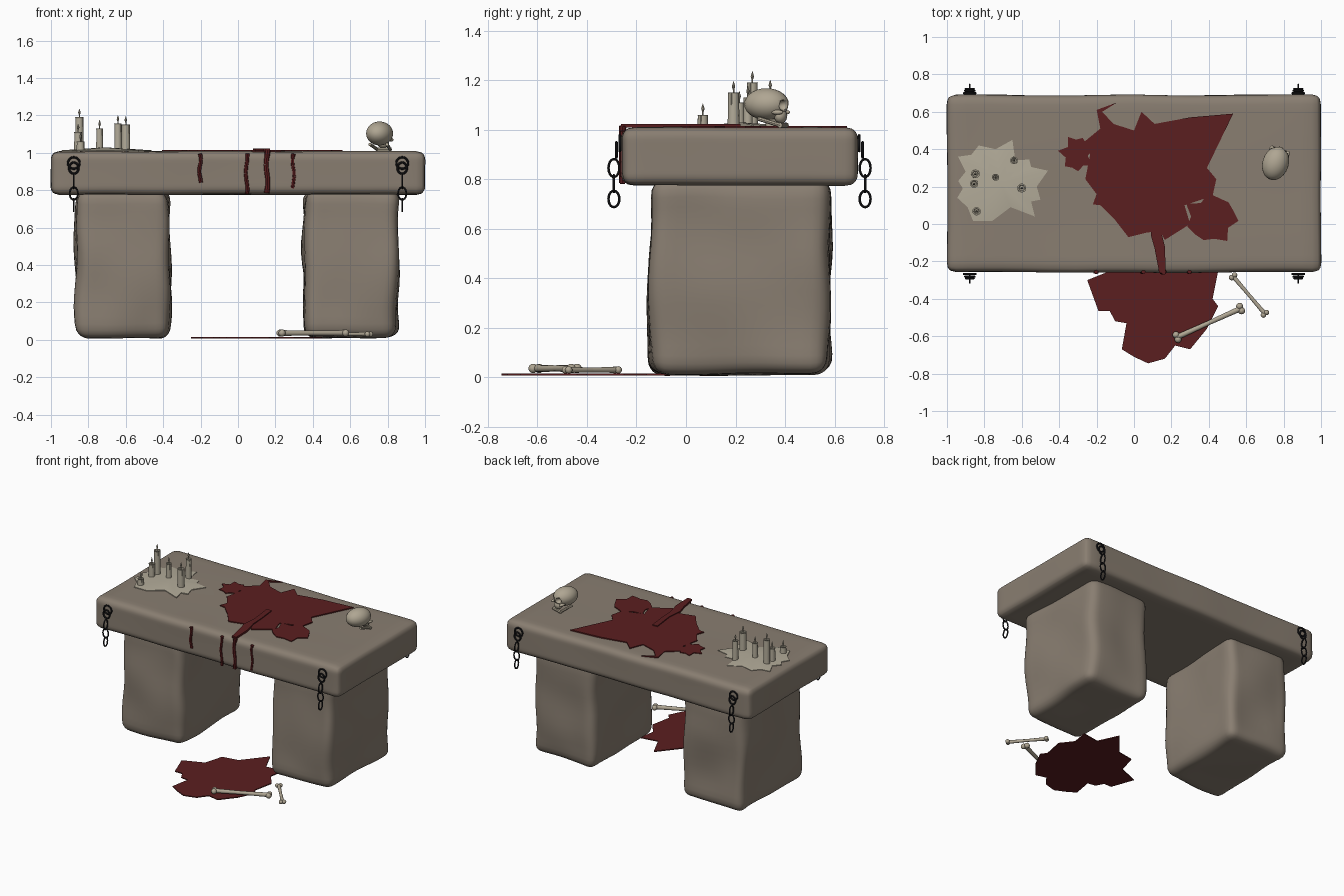
import bpy, bmesh, math
from mathutils import Vector, Matrix, noise

if "Cube" in bpy.data.objects:
    bpy.data.objects.remove(bpy.data.objects["Cube"])


def material(name, rgb):
    m = bpy.data.materials.new(name)
    m.diffuse_color = (*rgb, 1)
    m.use_nodes = True
    m.node_tree.nodes["Principled BSDF"].inputs["Base Color"].default_value = m.diffuse_color
    return m


STONE = material("stone", (0.25, 0.208, 0.165))
BLOOD = material("dried blood", (0.105, 0.013, 0.014))
WAX = material("wax", (0.45, 0.41, 0.32))
BONE = material("bone", (0.43, 0.38, 0.29))
IRON = material("iron", (0.012, 0.012, 0.014))


def finish(name, bm, mat, angle=40):
    bmesh.ops.recalc_face_normals(bm, faces=bm.faces)
    me = bpy.data.meshes.new(name)
    bm.to_mesh(me)
    bm.free()
    me.materials.append(mat)
    me.shade_smooth()
    me.set_sharp_from_angle(angle=math.radians(angle))
    ob = bpy.data.objects.new(name, me)
    bpy.context.collection.objects.link(ob)
    return ob


def worn_block(name, lo, hi, r, wobble, freq):
    """Rounded box with slightly uneven sides."""
    bm = bmesh.new()
    bmesh.ops.create_cube(bm, size=2)
    bmesh.ops.subdivide_edges(bm, edges=bm.edges[:], cuts=19, use_grid_fill=True)
    lo, hi = Vector(lo), Vector(hi)
    mid, half = (lo + hi) / 2, (hi - lo) / 2
    for v in bm.verts:
        p = Vector([math.sin(c * math.pi / 2) * h for c, h in zip(v.co, half)])
        q = Vector([max(-h + r, min(h - r, c)) for c, h in zip(p, half)])
        d = p - q
        p = mid + q + d.normalized() * r
        n = noise.noise_vector(p * freq)
        v.co = p + Vector([a * b for a, b in zip(n, wobble)])
    return finish(name, bm, STONE, 80)


def plate(name, pts, z, thick, mat, dome=0.0):
    """Thin flat splash, optionally raised in the middle."""
    bm = bmesh.new()
    face = bm.faces.new([bm.verts.new((x, y, z)) for x, y in pts])
    top = bmesh.ops.extrude_face_region(bm, geom=[face])["geom"]
    for v in top:
        if isinstance(v, bmesh.types.BMVert):
            v.co.z += thick
    if dome:
        f = [g for g in top if isinstance(g, bmesh.types.BMFace)]
        c = bmesh.ops.poke(bm, faces=f)["verts"][0]
        c.co.z += dome
    return finish(name, bm, mat, 20)


def rod(bm, a, b, r1, r2, seg=10):
    a, b = Vector(a), Vector(b)
    d = b - a
    mat = Matrix.Translation((a + b) / 2) @ d.to_track_quat('Z', 'Y').to_matrix().to_4x4()
    bmesh.ops.create_cone(bm, cap_ends=True, segments=seg, radius1=r1, radius2=r2,
                          depth=d.length, matrix=mat)


def ball(bm, c, size, rot=0.0, seg=16):
    m = Matrix.Translation(c) @ Matrix.Rotation(rot, 4, 'Z') @ Matrix.Diagonal((*size, 1))
    bmesh.ops.create_uvsphere(bm, u_segments=seg, v_segments=seg // 2 + 2, radius=1, matrix=m)


def ring(bm, c, width, height, wire, side):
    """Oval chain link; side=True turns it to lie in the y-z plane."""
    n, k = 20, 8
    rows = []
    for i in range(n):
        a = 2 * math.pi * i / n
        row = []
        for j in range(k):
            b = 2 * math.pi * j / k
            u = math.cos(a) * (width + wire * math.cos(b))
            w = math.sin(a) * (height + wire * math.cos(b))
            t = wire * math.sin(b)
            row.append(bm.verts.new(Vector(c) + Vector((t, u, w) if side else (u, t, w))))
        rows.append(row)
    for i in range(n):
        for j in range(k):
            r, s, l = rows[i], rows[(i + 1) % n], (j + 1) % k
            bm.faces.new((r[j], s[j], s[l], r[l]))


# Stone table
worn_block("table_slab", (-1, -0.26, 0.775), (1, 0.69, 1.008), 0.045, (0.005, 0.008, 0.004), 2.5)
for name, x in (("left_leg", -0.615), ("right_leg", 0.605)):
    worn_block(name, (x - 0.25, -0.145, 0.012), (x + 0.25, 0.577, 0.8), 0.065,
               (0.025, 0.022, 0.012), 3.2)

# Blood on the table top
plate("table_blood", [(-0.20, 0.61), (-0.09, 0.65), (-0.17, 0.60), (-0.11, 0.535), (0.0, 0.50),
                      (0.04, 0.60), (0.11, 0.535), (0.30, 0.57), (0.53, 0.59), (0.39, 0.30),
                      (0.44, 0.24), (0.42, 0.15), (0.27, 0.10), (0.30, 0.0), (0.165, -0.085),
                      (0.14, -0.04), (0.07, -0.045), (-0.03, -0.07), (-0.10, 0.02),
                      (-0.18, 0.10), (-0.22, 0.105), (-0.20, 0.16), (-0.26, 0.24),
                      (-0.235, 0.37), (-0.265, 0.44), (-0.18, 0.51)], 1.006, 0.009, BLOOD)


def splat(name, cx, cy, rx, ry, spikes, depth, phase):
    pts = []
    for i in range(spikes * 2):
        a = phase + math.pi * i / spikes
        k = (1 - depth if i % 2 else 1) * (0.93 + 0.1 * math.sin(i * 2.3))
        pts.append((cx + rx * k * math.cos(a), cy + ry * k * math.sin(a)))
    plate(name, pts, 1.006, 0.009, BLOOD)


splat("left_blood_splash", -0.305, 0.375, 0.10, 0.11, 7, 0.3, 0.3)
splat("right_blood_splash", 0.415, 0.03, 0.155, 0.145, 7, 0.2, -0.1)

# Blood running over the front edge
plate("blood_trail", [(0.08, 0.22), (0.12, 0.22), (0.135, 0.08), (0.14, -0.02), (0.165, -0.12),
                      (0.17, -0.262), (0.135, -0.262), (0.11, -0.13), (0.09, -0.06),
                      (0.10, 0.05)], 1.008, 0.014, BLOOD)
for i, (x, z0, z1, r) in enumerate(((-0.203, 0.84, 0.995, 0.011), (0.046, 0.78, 0.995, 0.011),
                                    (0.155, 0.785, 1.015, 0.015), (0.296, 0.81, 0.995, 0.011))):
    bm = bmesh.new()
    steps = 6
    for s in range(steps):
        za, zb = (z1 + (z0 - z1) * t / steps for t in (s, s + 1))
        xa, xb = (x + 0.005 * math.sin(t * 1.3 + i) for t in (s, s + 1))
        rod(bm, (xa, -0.256, za), (xb, -0.256, zb), r, r * 0.95, 8)
    finish(f"blood_drip_{i + 1}", bm, BLOOD)

# Pool on the floor
plate("floor_blood", [(-0.25, -0.30), (-0.10, -0.24), (-0.06, -0.10), (0.06, -0.08), (0.20, 0.09),
                      (0.27, -0.06), (0.40, -0.04), (0.38, -0.16), (0.45, -0.25), (0.42, -0.40),
                      (0.45, -0.44), (0.39, -0.56), (0.30, -0.67), (0.22, -0.65), (0.165, -0.72),
                      (0.075, -0.745), (0.0, -0.71), (-0.065, -0.67), (-0.04, -0.53),
                      (-0.10, -0.52), (-0.13, -0.465), (-0.19, -0.465)], 0.008, 0.007, BLOOD)

# Melted wax and candles
plate("wax_puddle", [(-0.94, 0.36), (-0.87, 0.37), (-0.83, 0.42), (-0.74, 0.40), (-0.65, 0.45),
                     (-0.635, 0.34), (-0.56, 0.345), (-0.55, 0.305), (-0.46, 0.285),
                     (-0.52, 0.20), (-0.50, 0.13), (-0.55, 0.12), (-0.53, 0.04), (-0.66, 0.09),
                     (-0.76, 0.015), (-0.86, 0.015), (-0.89, 0.09), (-0.945, 0.14),
                     (-0.915, 0.19), (-0.94, 0.23), (-0.90, 0.28)], 1.004, 0.009, WAX, 0.016)
for i, (x, y, z, r) in enumerate(((-0.848, 0.268, 1.19, 0.023), (-0.855, 0.215, 1.11, 0.022),
                                  (-0.842, 0.068, 1.06, 0.022), (-0.74, 0.25, 1.13, 0.019),
                                  (-0.642, 0.34, 1.155, 0.020), (-0.6, 0.192, 1.15, 0.024))):
    bm = bmesh.new()
    rod(bm, (x, y, 1.005), (x, y, z - 0.006), r, r * 0.92, 14)
    # raised rim of the candle
    prof = ((0.92, -0.006), (1.0, 0.0), (0.7, 0.0), (0.55, -0.005))
    loops = [[bm.verts.new((x + r * k * math.cos(a * math.pi / 7),
                            y + r * k * math.sin(a * math.pi / 7), z + h)) for a in range(14)]
             for k, h in prof]
    for p, q in zip(loops, loops[1:]):
        for a in range(14):
            bm.faces.new((p[a], p[(a + 1) % 14], q[(a + 1) % 14], q[a]))
    # wick and flame
    rod(bm, (x, y, z - 0.008), (x, y, z + 0.018), 0.003, 0.003, 6)
    rod(bm, (x, y, z + 0.012), (x, y, z + 0.024), 0.003, 0.007, 8)
    rod(bm, (x, y, z + 0.024), (x, y, z + 0.046), 0.007, 0.0005, 8)
    # run of wax down the side
    rod(bm, (x + r * 0.8, y - r * 0.4, z - 0.05), (x + r * 0.75, y - r * 0.4, z - 0.004), 0.003, 0.005, 6)
    finish(f"candle_{i + 1}", bm, WAX)

# Skull facing the back of the table
turn = -0.32
fwd = Vector((-math.sin(turn), math.cos(turn), 0))
side = Vector((fwd.y, -fwd.x, 0))
base = Vector((0.757, 0.325, 0))


def at(f, s, z):
    return base + fwd * f + side * s + Vector((0, 0, z))


bm = bmesh.new()
ball(bm, at(0, 0, 1.103), (0.07, 0.092, 0.064), turn, 24)
skull = finish("skull", bm, BONE)
bm = bmesh.new()
for s in (-1, 1):
    ball(bm, at(0.086, s * 0.028, 1.098), (0.021, 0.03, 0.021), turn, 14)
sockets = finish("socket_cutter", bm, BONE)
sockets.hide_render = True
sockets.hide_viewport = True
cut = skull.modifiers.new("sockets", 'BOOLEAN')
cut.operation, cut.object, cut.solver = 'DIFFERENCE', sockets, 'EXACT'
bm = bmesh.new()
ball(bm, at(0.06, 0, 1.055), (0.034, 0.026, 0.03), turn)
for s in (-1, 1):
    ball(bm, at(0.06, s * 0.045, 1.07), (0.012, 0.026, 0.01), turn, 10)
    rod(bm, at(-0.02, s * 0.048, 1.045), at(0.07, s * 0.036, 1.018), 0.009, 0.009, 8)
rod(bm, at(0.07, -0.042, 1.018), at(0.07, 0.042, 1.018), 0.011, 0.011, 8)
finish("skull_face_and_jaw", bm, BONE)

# Bones on the floor
for name, a, b, r in (("long_bone", (0.23, -0.605, 0.036), (0.57, -0.452, 0.036), 0.014),
                      ("short_bone", (0.53, -0.28, 0.03), (0.70, -0.48, 0.03), 0.011)):
    a, b = Vector(a), Vector(b)
    d = (b - a).normalized()
    n = Vector((-d.y, d.x, 0))
    bm = bmesh.new()
    rod(bm, a, (a + b) / 2, r * 1.1, r * 0.9)
    rod(bm, (a + b) / 2, b, r * 0.9, r * 1.1)
    for p in (a, b):
        for s in (-1, 1):
            ball(bm, p + n * s * r * 0.95, (r * 1.35,) * 3, 0, 12)
    finish(name, bm, BONE)

# Hanging chains at the four corners
for sx in (-1, 1):
    for label, wall, out in (("front", -0.255, -1), ("back", 0.687, 1)):
        x = sx * 0.878
        bm = bmesh.new()
        ring(bm, (x, wall + out * 0.012, 0.945), 0.031, 0.031, 0.006, False)
        ring(bm, (x, wall + out * 0.026, 0.918), 0.025, 0.030, 0.006, False)
        ring(bm, (x, wall + out * 0.036, 0.845), 0.022, 0.036, 0.005, True)
        ring(bm, (x, wall + out * 0.036, 0.782), 0.022, 0.034, 0.005, False)
        ring(bm, (x, wall + out * 0.036, 0.72), 0.022, 0.033, 0.005, True)
        finish(f"{label}_{'left' if sx < 0 else 'right'}_chain", bm, IRON)
